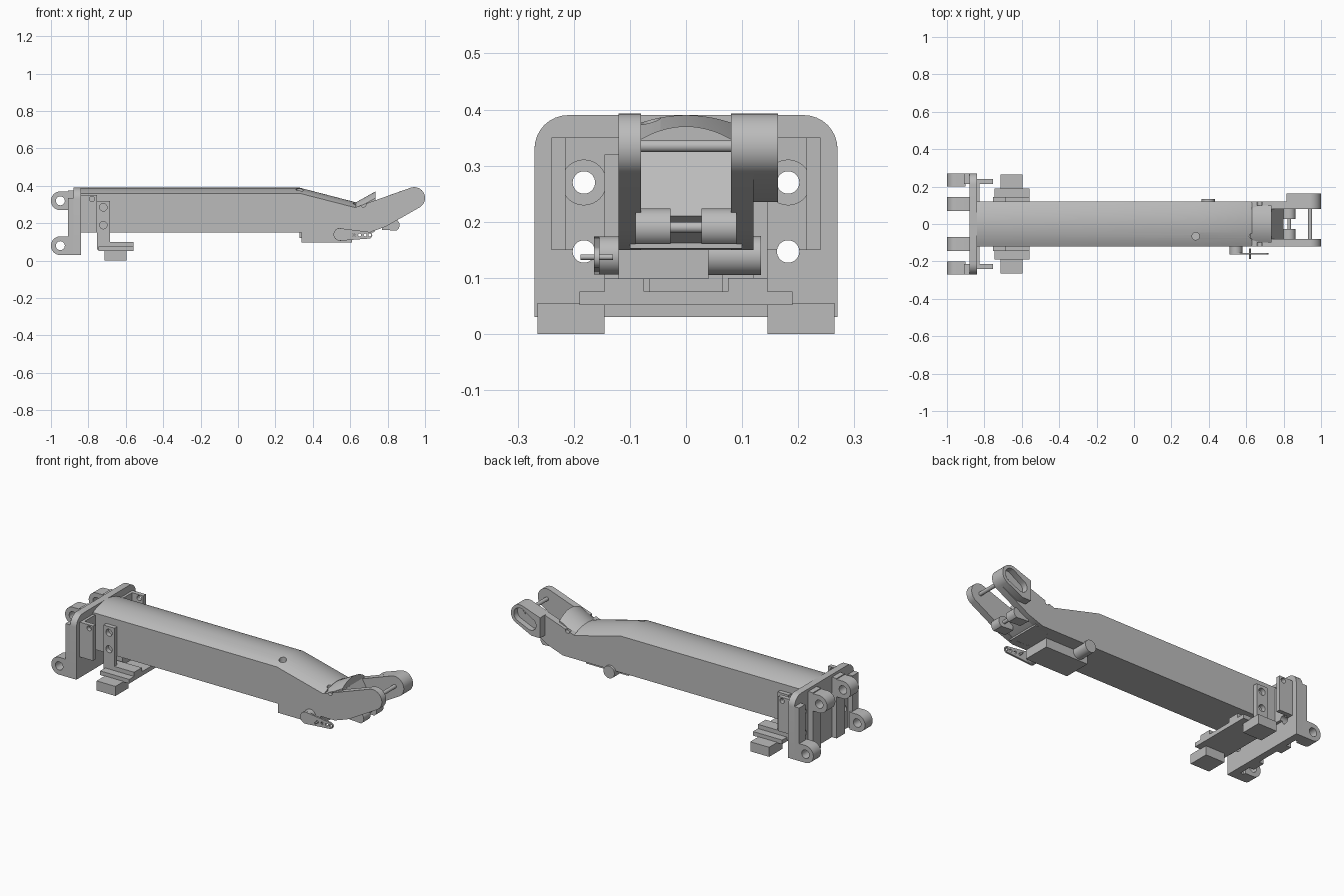
import bpy, bmesh, math
from mathutils import Vector

cube = bpy.data.objects.get("Cube")
if cube:
    bpy.data.objects.remove(cube)

grey = bpy.data.materials.new("light grey metal")
grey.use_nodes = True
grey.diffuse_color = (0.5, 0.5, 0.5, 1)
grey.node_tree.nodes["Principled BSDF"].inputs["Base Color"].default_value = (0.5, 0.5, 0.5, 1)


def loft(name, rings):
    """Skin a row of matching closed rings and cap both ends."""
    bm = bmesh.new()
    rows = [[bm.verts.new(p) for p in ring] for ring in rings]
    n = len(rows[0])
    for a, b in zip(rows, rows[1:]):
        for i in range(n):
            j = (i + 1) % n
            bm.faces.new((a[i], a[j], b[j], b[i]))
    bm.faces.new(rows[0])
    bm.faces.new(rows[-1])
    bmesh.ops.recalc_face_normals(bm, faces=bm.faces)
    mesh = bpy.data.meshes.new(name)
    bm.to_mesh(mesh)
    bm.free()
    mesh.materials.append(grey)
    ob = bpy.data.objects.new(name, mesh)
    bpy.context.collection.objects.link(ob)
    return ob


def prism(name, pts, axis, lo, hi):
    """Extrude a 2D profile along an axis between two values."""
    def place(p, t):
        return {"x": (t, p[0], p[1]), "y": (p[0], t, p[1]), "z": (p[0], p[1], t)}[axis]
    return loft(name, [[place(p, t) for p in pts] for t in (lo, hi)])


def arc(cx, cz, r, start, end, n=16):
    angles = [math.radians(start + (end - start) * i / n) for i in range(n + 1)]
    return [(cx + r * math.cos(a), cz + r * math.sin(a)) for a in angles]


def rod(name, c, r, axis, lo, hi):
    return prism(name, arc(*c, r, 0, 360, 32)[:-1], axis, lo, hi)


def box(name, x, y, z):
    return prism(name, [(x[0], z[0]), (x[1], z[0]), (x[1], z[1]), (x[0], z[1])], "y", *y)


def cut(ob, *cutters):
    for tool in cutters:
        mod = ob.modifiers.new("cut", "BOOLEAN")
        mod.operation = "DIFFERENCE"
        mod.solver = "EXACT"
        mod.object = tool
        bpy.context.view_layer.update()
        bpy.context.view_layer.objects.active = ob
        bpy.ops.object.modifier_apply(modifier=mod.name)
        bpy.data.objects.remove(tool)


def span(s, a, b):
    """A y range on one side, in rising order."""
    return tuple(sorted((s * a, s * b)))


# Mounting plate with rounded top corners and bolt holes
plate = prism("mounting_plate", [(-.27, .03), (.27, .03)] + arc(.21, .33, .06, 0, 90, 8)
              + arc(-.21, .33, .06, 90, 180, 8), "x", -.88, -.84)
for s in (-1, 1):
    cut(plate, rod("cutter", (s * .182, .27), .02, "x", -1, -.7),
        rod("cutter", (s * .182, .27), .04, "x", -.85, -.7),
        rod("cutter", (s * .182, .147), .02, "x", -1, -.7))

for s, side in ((-1, "right"), (1, "left")):
    # Ribs and hinge ears on the back of the plate
    box(side + "_inner_rib", (-.91, -.88), span(s, .07, .145), (.03, .375))
    box(side + "_outer_rib", (-.91, -.88), span(s, .215, .27), (.03, .335))
    for label, z, y in (("upper", .32, (.07, .145)), ("lower", .08, (.2, .27))):
        ear = prism(side + "_" + label + "_ear",
                    [(-.9, z - .05), (-.9, z + .05)] + arc(-.95, z, .05, 90, 270), "y", *span(s, *y))
        cut(ear, rod("cutter", (-.95, z), .024, "y", -.5, .5))

    # Socket cheeks on the front of the plate
    pad = prism(side + "_socket_pad", [(s * .1, .15), (s * .24, .15), (s * .24, .335),
                                       (s * .225, .35), (s * .1, .35)], "x", -.84, -.825)
    cut(pad, rod("cutter", (s * .182, .27), .04, "x", -1, -.7),
        rod("cutter", (s * .182, .147), .02, "x", -1, -.7))
    cheek = box(side + "_socket_cheek", (-.84, -.755), span(s, .215, .24), (.15, .35))
    cut(cheek, rod("cutter", (-.78, .33), .014, "y", -.5, .5))

    # Side bracket with flange and foot
    bracket = box(side + "_bracket", (-.755, -.685), span(s, .12, .145), (.06, .32))
    cut(bracket, *[rod("cutter", (-.72, z), .02, "y", -.5, .5) for z in (.285, .19)])
    box(side + "_bracket_flange", (-.755, -.56), span(s, .075, .145), (.075, .1))
    box(side + "_foot", (-.715, -.595), span(s, .145, .265), (0, .055))

box("bracket_crossbar", (-.745, -.56), (-.19, .19), (.052, .076))
box("bracket_post", (-.75, -.69), (-.065, .065), (.076, .15))


# Arm body: flat sides with a shallow rounded top, bending down at the wrist
def section(x, zb, zs, zt, xt=None, w=.12):
    """Ring of the arm; the top may lean forward to xt."""
    xt = x if xt is None else xt
    ring = [(x, w, zb)]
    for i in range(17):
        u = 1 - i / 8
        ring.append((xt, w * u, zs + (zt - zs) * (1 - u * u)))
    return ring + [(x, -w, zb)]


arm = loft("arm_body", [section(-.84, .15, .36, .39), section(.33, .15, .36, .39),
                        section(.63, .15, .283, .312)])
cut(arm, rod("cutter", (.33, -.065), .02, "z", .3, .5),
    rod("cutter", (.63, -.065), .014, "z", .25, .5))
# Raised saddle between the fork arms
loft("wrist_saddle", [section(.62, .15, .27, .306, w=.1),
                      section(.73, .152, .335, .37, xt=.735, w=.1)])
prism("wrist_web", [(.7, .152), (.74, .165), (.80, .21), (.735, .325), (.7, .325)], "y", -.081, .081)

# Fork arms with rounded tips
tip = (.942, .335)
fork = [(.625, .15), (.70, .15), (.79, .182)] + arc(*tip, .058, -59, 109.5) + [(.625, .284)]
for s, side in ((-1, "right"), (1, "left")):
    part = prism(side + "_fork_arm", fork, "y", *span(s, .08, .12))
    cut(part, rod("cutter", (.67, .3), .014, "y", *span(s, .1, .2)))
    # Guide knuckles under the fork
    knuckle = prism(side + "_knuckle", arc(.83, .19, .034, -60, 120, 12)
                    + [(.77, .2), (.77, .165)], "y", *span(s, .028, .09))

# Thick boss on the outside of one fork arm, with a recess
boss = prism("fork_boss", [(.815, .235), (.87, .235)] + arc(*tip, .058, -59, 109.5)
             + [(.815, .352)], "y", .115, .164)
cut(boss, prism("cutter", arc(*tip, .04, -70, 110, 12) + arc(.875, .30, .035, 110, 290, 12),
                "y", .13, .3))
rod("fork_axle", tip, .011, "y", -.1, .135)
rod("knuckle_pin", (.83, .19), .01, "y", -.09, .09)

# Small motor under the wrist, with hub, horn and rear cap
box("motor_body", (.34, .61), (-.12, .04), (.098, .195))
box("motor_step", (.33, .36), (-.1, -.04), (.12, .16))
rod("motor_cap", (.397, .14), .035, "y", .04, .134)
rod("motor_hub", (.545, .14), .034, "y", -.155, -.11)
horn = prism("motor_horn", arc(.545, .14, .034, 95, 265)
             + arc(.70, .136, .018, -90, 90), "y", -.164, -.154)
cut(horn, *[rod("cutter", (x, .137), .008, "y", -.3, 0) for x in (.62, .65, .68, .705)])
rod("horn_pin", (.62, .137), .005, "y", -.188, -.13)

# Smooth the curved parts while keeping hard edges
bpy.ops.object.select_all(action="DESELECT")
for ob in bpy.context.scene.objects:
    if ob.type == "MESH":
        ob.select_set(True)
        bpy.context.view_layer.objects.active = ob
bpy.ops.object.shade_smooth_by_angle(angle=math.radians(30))
